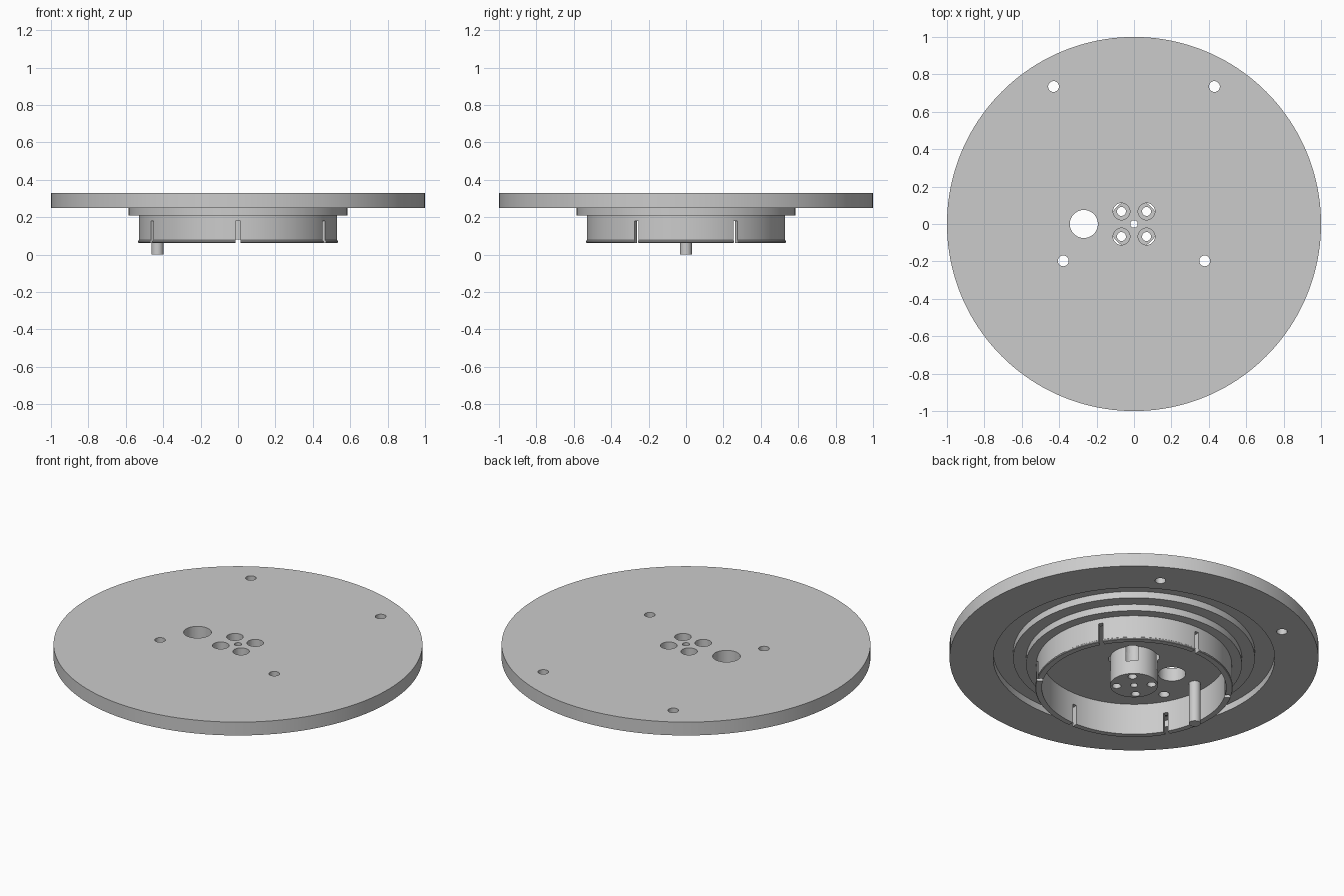
import bpy, bmesh
from math import radians, cos, sin
from mathutils import Matrix, Vector

if "Cube" in bpy.data.objects:
    bpy.data.objects.remove(bpy.data.objects["Cube"])

grey = bpy.data.materials.new("plain_grey")
grey.use_nodes = True
grey.diffuse_color = (0.6, 0.6, 0.6, 1)
grey.node_tree.nodes["Principled BSDF"].inputs["Base Color"].default_value = (0.6, 0.6, 0.6, 1)


def lathe(bm, profile, steps, x=0, y=0, closed=False):
    """Turn an (r, z) profile round a vertical axis through x, y."""
    verts = [bm.verts.new((x + r, y, z)) for r, z in profile]
    edges = [bm.edges.new(pair) for pair in zip(verts, verts[1:])]
    if closed:
        edges.append(bm.edges.new((verts[-1], verts[0])))
    bmesh.ops.spin(bm, geom=verts + edges, cent=(x, y, 0), axis=(0, 0, 1),
                   angle=radians(360), steps=steps)
    bmesh.ops.remove_doubles(bm, verts=bm.verts[:], dist=1e-5)


def rod(r, low, high):
    return [(0, high), (r, high), (r, low), (0, low)]


def make(name, bm):
    bmesh.ops.recalc_face_normals(bm, faces=bm.faces[:])
    mesh = bpy.data.meshes.new(name)
    bm.to_mesh(mesh)
    bm.free()
    mesh.materials.append(grey)
    obj = bpy.data.objects.new(name, mesh)
    bpy.context.collection.objects.link(obj)
    obj.hide_render = name.endswith("cutter")
    return obj


def turned(name, profile, steps, x=0, y=0, closed=False):
    bm = bmesh.new()
    lathe(bm, profile, steps, x, y, closed)
    return make(name, bm)


def activate(obj):
    bpy.ops.object.select_all(action='DESELECT')
    obj.select_set(True)
    bpy.context.view_layer.objects.active = obj


def cut(obj, cutter):
    mod = obj.modifiers.new("cut", 'BOOLEAN')
    mod.operation = 'DIFFERENCE'
    mod.solver = 'EXACT'
    mod.object = cutter
    activate(obj)
    bpy.ops.object.modifier_apply(modifier=mod.name)


# Round plate with an annular groove underneath
TOP, UNDER, GROOVE = 0.33, 0.25, 0.29
plate = turned("plate", [(0, TOP), (1, TOP), (1, UNDER), (0.763, UNDER), (0.763, GROOVE),
                         (0.655, GROOVE), (0.655, UNDER), (0, UNDER)], 160)

# Stepped ring with a small lip at its lower edge
ring = turned("clip_ring", [(0.5, UNDER), (0.585, UNDER), (0.585, 0.21), (0.53, 0.21),
                            (0.53, 0.077), (0.535, 0.073), (0.535, 0.066),
                            (0.532, 0.063), (0.5, 0.063)], 128, closed=True)

# Central hub and locating pin
hub = turned("hub", rod(0.13, 0.08, UNDER), 64)
pin = turned("locating_pin", rod(0.032, 0, UNDER), 32, x=-0.43)

# Through holes, with counterbored screw holes around the centre
bm = bmesh.new()
for side in (-1, 1):
    lathe(bm, rod(0.029, -0.1, 0.5), 32, side * 0.43, 0.735)
    lathe(bm, rod(0.029, -0.1, 0.5), 32, side * 0.378, -0.197)
    for y in (-0.067, 0.067):
        lathe(bm, [(0, 0.5), (0.045, 0.5), (0.045, 0.16), (0.024, 0.16),
                   (0.024, -0.1), (0, -0.1)], 32, side * 0.067, y)
lathe(bm, rod(0.075, -0.1, 0.5), 48, -0.268, 0)
lathe(bm, rod(0.02, -0.1, 0.5), 24)
holes = make("hole_cutter", bm)
cut(plate, holes)
cut(hub, holes)

# Six slots that split the ring into spring segments
bm = bmesh.new()
for i in range(6):
    a = radians(30 + 60 * i)
    place = (Matrix.Translation(Vector((0.52 * cos(a), 0.52 * sin(a), 0.08)))
             @ Matrix.Rotation(a, 4, 'Z') @ Matrix.Diagonal((0.1, 0.026, 0.2, 1)))
    bmesh.ops.create_cube(bm, size=1, matrix=place)
slots = make("slot_cutter", bm)
cut(ring, slots)

for cutter in (holes, slots):
    bpy.data.objects.remove(cutter)
for obj in (plate, ring, hub, pin):
    activate(obj)
    bpy.ops.object.shade_smooth_by_angle(angle=radians(30))
